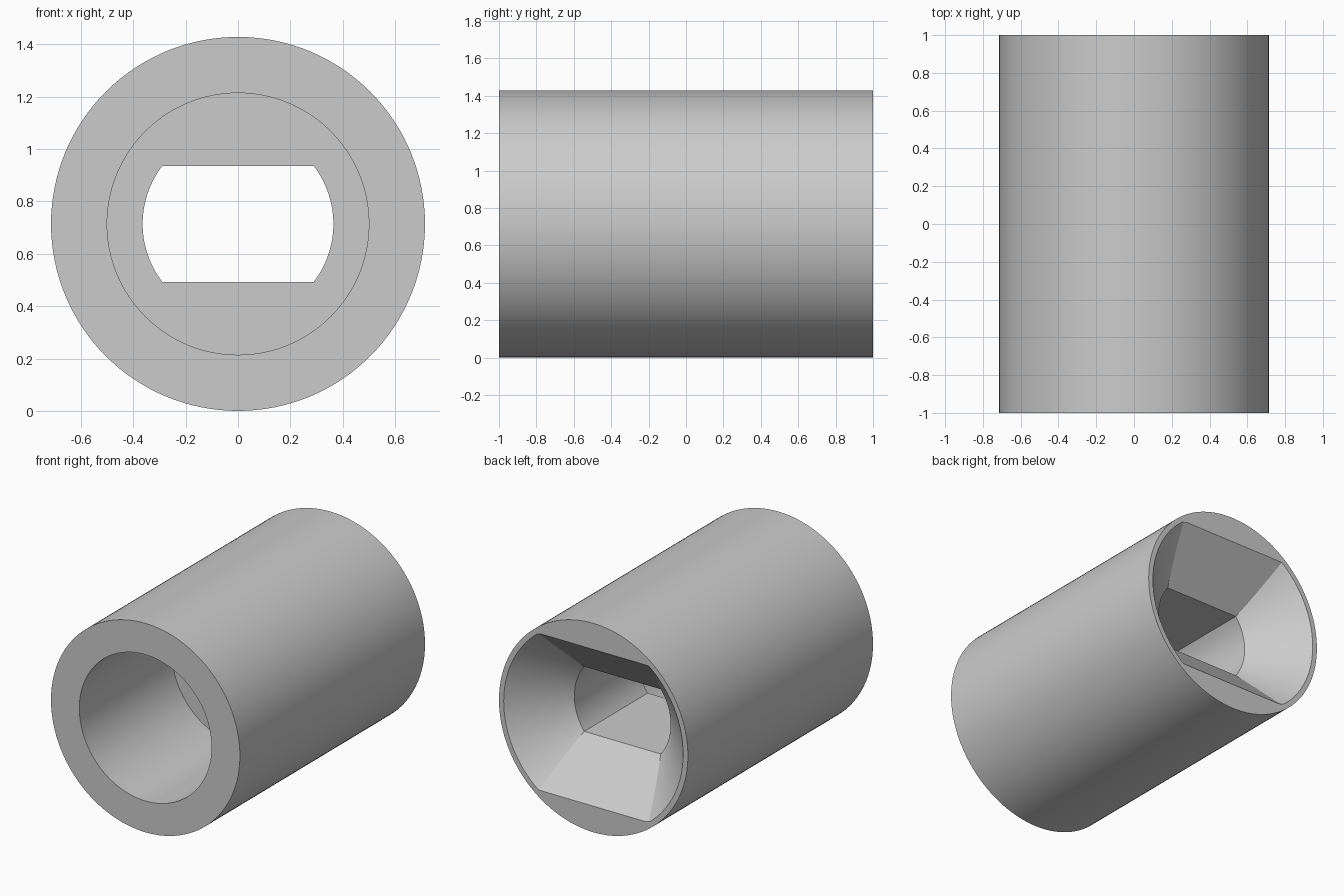
import bpy, bmesh
from math import sin, cos, asin, pi, sqrt, radians

default = bpy.data.objects.get("Cube")
if default:
    bpy.data.objects.remove(default, do_unlink=True)

UNIT = 1 / 14          # design unit: the sleeve is 28 long and 20 across
SEG = 32               # segments per quarter of each outline


def circle(r):
    """Full circle, starting at the lower right diagonal."""
    step = pi / 2 / SEG
    return [(r * cos(i * step - pi / 4), r * sin(i * step - pi / 4))
            for i in range(4 * SEG)]


def double_d(r, h):
    """Circle of radius r cut by flats at z = +h and z = -h."""
    a, w = asin(h / r), sqrt(r * r - h * h)
    half = [(r * cos(a * (2 * i / SEG - 1)), r * sin(a * (2 * i / SEG - 1)))
            for i in range(SEG)]
    half += [(w * (1 - 2 * i / SEG), h) for i in range(SEG)]
    return half + [(-x, -z) for x, z in half]


# Sections in order: outer wall, front bore, flat-sided slot, flared mouth
RADIUS, BORE, SLOT_R, SLOT_H, FLARE = 10, 7, 5.1, 3.1, 4.4
sections = [(14, circle(RADIUS)), (-14, circle(RADIUS)),
            (-14, circle(BORE)), (0, circle(BORE))]
sections.append((0, double_d(SLOT_R, SLOT_H)))
FLARE_STEPS = 4
for k in range(FLARE_STEPS + 1):
    grow = FLARE * k / FLARE_STEPS
    sections.append((14 - FLARE + grow, double_d(SLOT_R + grow, SLOT_H + grow)))

# Bridge each section to the next, and the last back to the first
bm = bmesh.new()
rings = [[bm.verts.new((x * UNIT, y * UNIT, (z + RADIUS) * UNIT))
          for x, z in outline] for y, outline in sections]
for k, ring in enumerate(rings):
    after = rings[(k + 1) % len(rings)]
    for i in range(len(ring)):
        j = (i + 1) % len(ring)
        bm.faces.new((ring[i], ring[j], after[j], after[i]))
bmesh.ops.recalc_face_normals(bm, faces=bm.faces)

mesh = bpy.data.meshes.new("sleeve")
bm.to_mesh(mesh)
bm.free()
sleeve = bpy.data.objects.new("sleeve", mesh)
bpy.context.collection.objects.link(sleeve)

# Plain grey material
grey = bpy.data.materials.new("light grey")
grey.use_nodes = True
grey.diffuse_color = (0.6, 0.6, 0.6, 1)
grey.node_tree.nodes["Principled BSDF"].inputs["Base Color"].default_value = (0.6, 0.6, 0.6, 1)
mesh.materials.append(grey)

# Smooth round walls, crisp edges
bpy.ops.object.select_all(action='DESELECT')
sleeve.select_set(True)
bpy.context.view_layer.objects.active = sleeve
bpy.ops.object.shade_smooth_by_angle(angle=radians(20))
